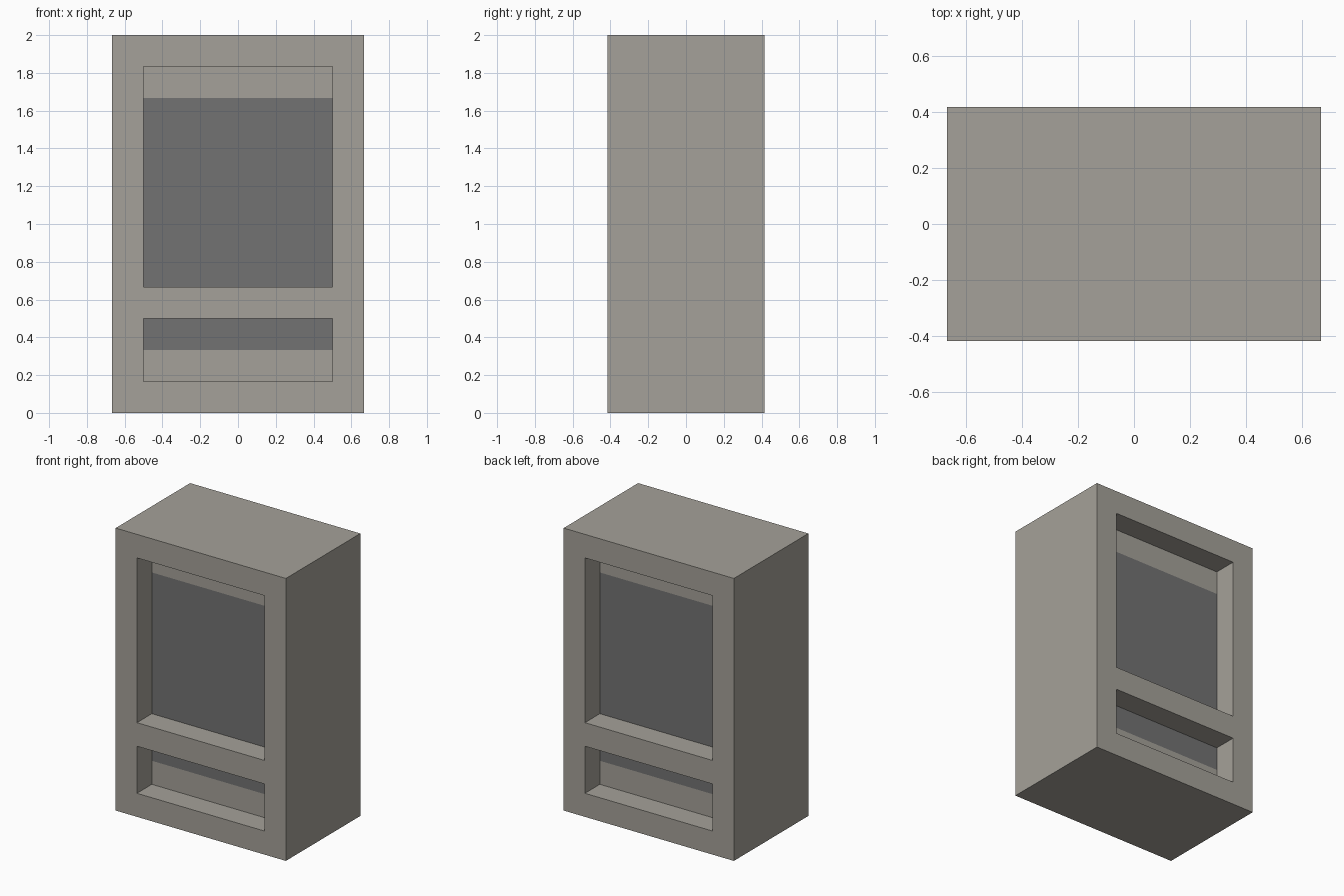
import bpy
import bmesh
from mathutils import Vector

cube = bpy.data.objects.get("Cube")
if cube:
    bpy.data.objects.remove(cube, do_unlink=True)

U = 1 / 6                                   # design module
W, D, H = 8 * U, 5 * U, 12 * U              # width, depth, height
DEPTH = U                                   # depth of the recesses
WINDOWS = [(1 * U, 3 * U), (4 * U, 11 * U)]  # recess heights (bottom, top)
DARK = [(2 * U, 3 * U), (4 * U, 10 * U)]     # dark part of each back panel


def material(name, rgb):
    mat = bpy.data.materials.new(name)
    mat.use_nodes = True
    color = (*rgb, 1)
    mat.diffuse_color = color
    mat.node_tree.nodes["Principled BSDF"].inputs["Base Color"].default_value = color
    return mat


def within(z, spans):
    return any(a < z < b for a, b in spans)


# Solid cabinet block standing on the ground
bm = bmesh.new()
bmesh.ops.create_cube(bm, size=1)
for v in bm.verts:
    v.co = Vector((v.co.x * W, v.co.y * D, (v.co.z + 0.5) * H))

# Cut lines for the recess outlines and the colour changes
cuts = [((x, 0, 0), (1, 0, 0)) for x in (-3 * U, 3 * U)]
cuts += [((0, 0, n * U), (0, 0, 1)) for n in (1, 2, 3, 4, 10, 11)]
for co, no in cuts:
    bmesh.ops.bisect_plane(bm, geom=bm.verts[:] + bm.edges[:] + bm.faces[:],
                           plane_co=co, plane_no=no)

# Push the recesses inwards on the front and the back
for side in (-1, 1):
    for span in WINDOWS:
        bm.normal_update()
        region = []
        for f in bm.faces:
            c = f.calc_center_median()
            if f.normal.y * side > 0.9 and abs(c.x) < 3 * U and within(c.z, [span]):
                region.append(f)
        new = bmesh.ops.extrude_face_region(bm, geom=region)["geom"]
        bmesh.ops.translate(bm, vec=(0, -side * DEPTH, 0),
                            verts=[g for g in new if isinstance(g, bmesh.types.BMVert)])
        old = [f for f in region if f.is_valid]
        if old:
            bmesh.ops.delete(bm, geom=old, context='FACES')

bmesh.ops.recalc_face_normals(bm, faces=bm.faces[:])

# Dark panels sit on the recessed faces only
for f in bm.faces:
    c = f.calc_center_median()
    recessed = abs(f.normal.y) > 0.9 and abs(c.y) < D / 2 - DEPTH / 2
    f.material_index = int(recessed and within(c.z, DARK))
    f.smooth = False

mesh = bpy.data.meshes.new("cabinet")
bm.to_mesh(mesh)
bm.free()
mesh.materials.append(material("warm grey", (0.376, 0.358, 0.319)))
mesh.materials.append(material("dark grey", (0.171, 0.171, 0.171)))
cabinet = bpy.data.objects.new("cabinet", mesh)
bpy.context.collection.objects.link(cabinet)
